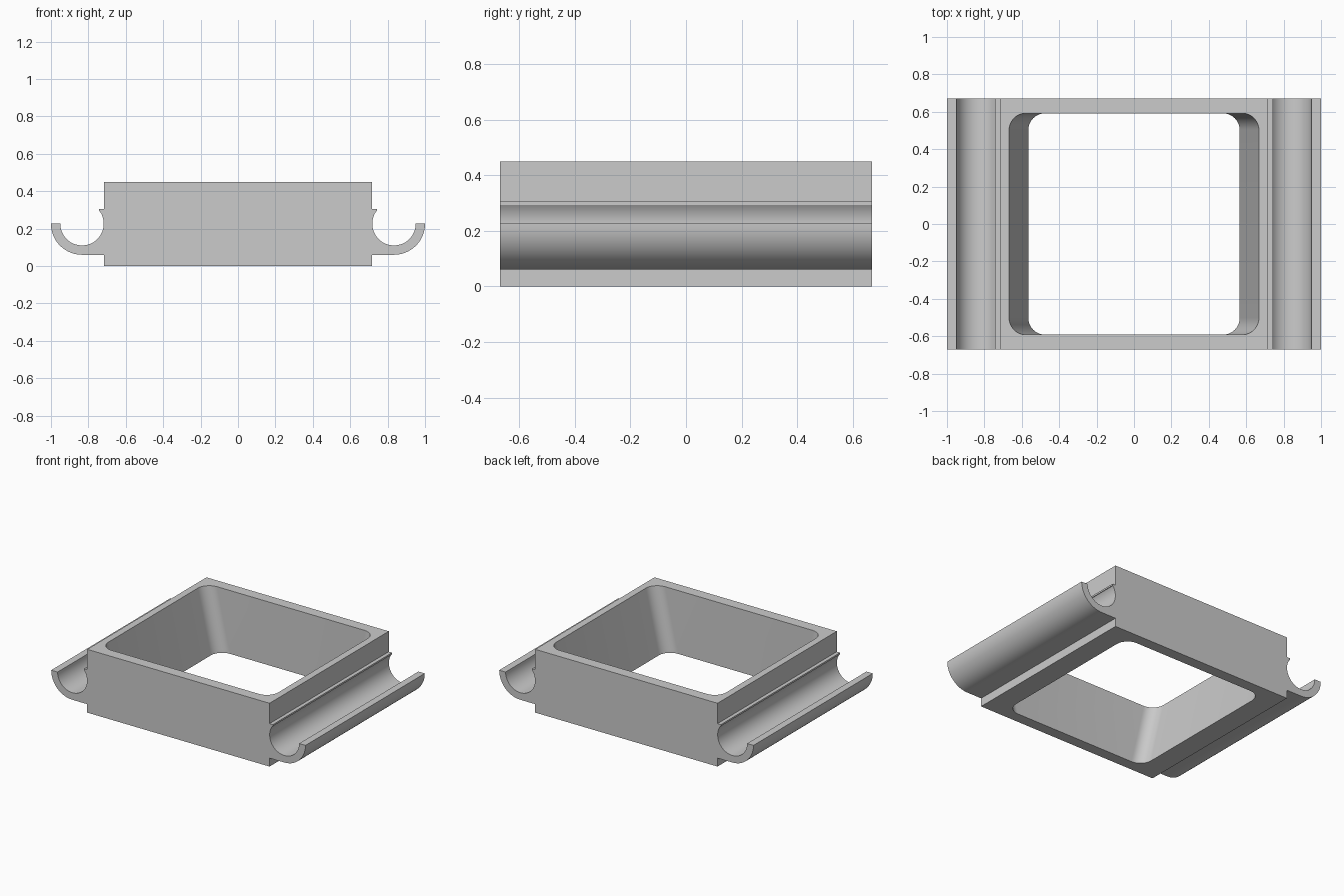
import bpy, bmesh, math

if "Cube" in bpy.data.objects:
    bpy.data.objects.remove(bpy.data.objects["Cube"])

HALF_DEPTH = 0.67
CX, CZ = 0.834, 0.226          # centre of the side channel
R_IN, R_OUT = 0.116, 0.166     # channel inner and outer radius


def arc(cx, cz, r, a0, a1, n):
    return [(cx + r * math.cos(math.radians(a0 + (a1 - a0) * i / n)),
             cz + r * math.sin(math.radians(a0 + (a1 - a0) * i / n)))
            for i in range(n + 1)]


def loft(name, loop_a, loop_b):
    """Closed solid between two matching loops."""
    bm = bmesh.new()
    a = [bm.verts.new(p) for p in loop_a]
    b = [bm.verts.new(p) for p in loop_b]
    bm.faces.new(a)
    bm.faces.new(b[::-1])
    for i in range(len(a)):
        j = (i + 1) % len(a)
        bm.faces.new((a[i], b[i], b[j], a[j]))
    bmesh.ops.recalc_face_normals(bm, faces=bm.faces)
    mesh = bpy.data.meshes.new(name)
    bm.to_mesh(mesh)
    bm.free()
    obj = bpy.data.objects.new(name, mesh)
    bpy.context.collection.objects.link(obj)
    return obj


def rounded_rect(hx, hy, r, z, n=12):
    pts = []
    for sx, sy, a in ((1, 1, 0), (-1, 1, 90), (-1, -1, 180), (1, -1, 270)):
        pts += arc(sx * (hx - r), sy * (hy - r), r, a, a + 90, n)
    return [(x, y, z) for x, y in pts]


# Right half of the section: body foot, hooked channel, lip, body top
right = [(0.717, 0), (0.717, CZ - R_OUT)]
right += arc(CX, CZ, R_OUT, -90, 0, 20)
right += arc(CX, CZ, R_IN, 0, -215, 44)
right += [(0.743, 0.293), (0.743, 0.305), (0.717, 0.305), (0.717, 0.45)]
section = right + [(-x, z) for x, z in reversed(right)]

# Frame body with both side channels, extruded front to back
frame = loft("frame_with_side_channels",
             [(x, -HALF_DEPTH, z) for x, z in section],
             [(x, HALF_DEPTH, z) for x, z in section])

# Opening with rounded corners, its side walls sloping in toward the base
slope = (0.668 - 0.565) / 0.45
cutter = loft("opening_cutter",
              rounded_rect(0.565 - slope * 0.1, 0.592, 0.09, -0.1),
              rounded_rect(0.668 + slope * 0.1, 0.592, 0.09, 0.55))
cutter.hide_render = True

cut = frame.modifiers.new("opening", 'BOOLEAN')
cut.operation = 'DIFFERENCE'
cut.solver = 'EXACT'
cut.object = cutter
bpy.context.view_layer.objects.active = frame
frame.select_set(True)
bpy.ops.object.modifier_apply(modifier=cut.name)
bpy.data.objects.remove(cutter)

# Single plain grey
grey = bpy.data.materials.new("light_grey")
grey.diffuse_color = (0.6, 0.6, 0.6, 1)
grey.use_nodes = True
grey.node_tree.nodes["Principled BSDF"].inputs["Base Color"].default_value = grey.diffuse_color
frame.data.materials.clear()
frame.data.materials.append(grey)
bpy.ops.object.shade_smooth_by_angle(angle=math.radians(30))
